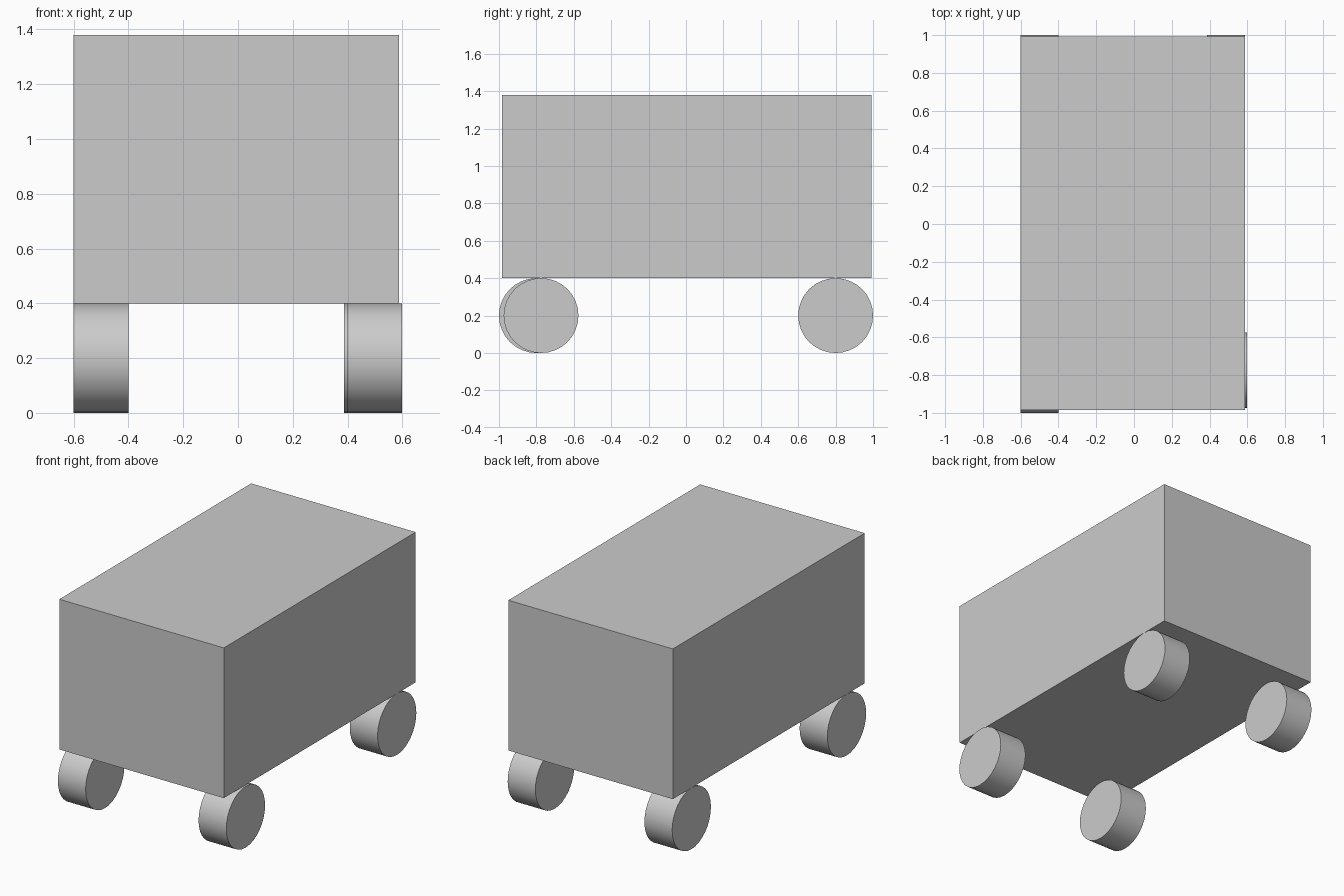
import bpy
import math

if "Cube" in bpy.data.objects:
    bpy.data.objects.remove(bpy.data.objects["Cube"])

# Cargo body: plain box resting on the wheels
x0, x1 = -0.60, 0.587
y0, y1 = -0.985, 0.993
z0, z1 = 0.40, 1.38
bpy.ops.mesh.primitive_cube_add(
    size=1, location=((x0 + x1) / 2, (y0 + y1) / 2, (z0 + z1) / 2))
body = bpy.context.object
body.name = "body"
body.scale = (x1 - x0, y1 - y0, z1 - z0)
bpy.ops.object.transform_apply(location=False, rotation=False, scale=True)


# Wheels: short cylinders lying along x
def wheel(name, x, y, radius=0.2, width=0.2):
    bpy.ops.mesh.primitive_cylinder_add(
        vertices=32, radius=radius, depth=width,
        location=(x, y, radius), rotation=(0, math.pi / 2, 0))
    bpy.context.object.name = name
    bpy.ops.object.shade_smooth_by_angle(angle=math.radians(30))


wheel("front_left_wheel", -0.50, -0.80)
wheel("front_right_wheel", 0.498, -0.775)
wheel("back_left_wheel", -0.50, 0.80)
wheel("back_right_wheel", 0.487, 0.80)
